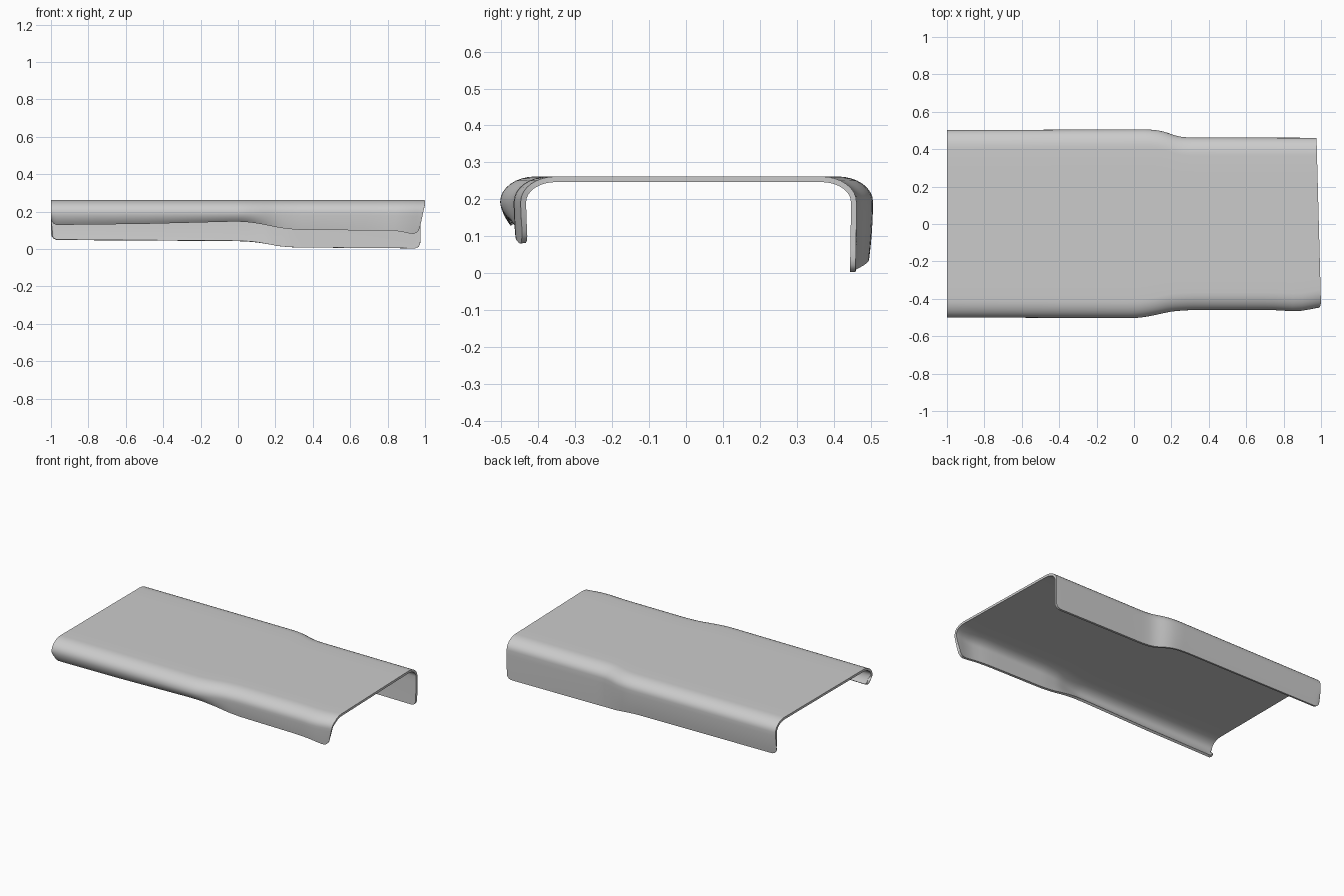
import bpy, bmesh
from math import sin, cos, pi, sqrt

if "Cube" in bpy.data.objects:
    bpy.data.objects.remove(bpy.data.objects["Cube"])

# Edge heights and half widths along the length: (x, value)
FRONT_Z = [(-1, .128), (-.5, .134), (0, .147), (.08, .141), (.15, .128), (.22, .113),
           (.32, .102), (.6, .1), (.87, .098), (.95, .08), (1, .08)]
BACK_Z = [(-1, .048), (0, .042), (.08, .038), (.15, .028), (.22, .014), (.3, .008), (1, .003)]
FRONT_W = [(-1, .5), (.02, .503), (.1, .49), (.2, .467), (.3, .46), (.75, .46), (.88, .468), (.96, .455), (1, .445)]
BACK_W = [(-1, .502), (.08, .506), (.15, .498), (.24, .466), (.3, .462), (1, .461)]
TUCK = [(-1, .026), (.05, .024), (.25, .008), (1, .004)]


def lerp(keys, x):
    for (a, u), (b, v) in zip(keys, keys[1:]):
        if x <= b:
            return u + (v - u) * (x - a) / (b - a)
    return keys[-1][1]


def smooth(keys, x):
    s = [lerp(keys, min(1, max(-1, x + d))) for d in (-.03, -.015, 0, .015, .03)]
    return sum(s) / 5


def side(x, sign):
    """Flange from its lower edge up to the top plate, as (y, z) points."""
    w = smooth(FRONT_W if sign < 0 else BACK_W, x)
    low = smooth(FRONT_Z if sign < 0 else BACK_Z, x)
    tuck = smooth(TUCK, x) * (1 if sign < 0 else .45)
    # rounded lower corners at both ends
    r = .035
    d = min(x + 1, 1 - x)
    if d < r:
        low += r - sqrt(r * r - (r - d) ** 2)
    top, rad_y, rad_z = .262, .095, .068
    knee = top - rad_z
    pts = []
    for k in range(7):
        t = k / 6
        pts.append((sign * (w - tuck * (1 - t) ** 2), low + (knee - low) * t))
    for k in range(1, 9):
        a = k / 8 * pi / 2
        pts.append((sign * (w - rad_y * (1 - cos(a))), knee + rad_z * sin(a)))
    return pts


def section(x):
    f, b = side(x, -1), side(x, 1)
    y0, y1 = f[-1][0], b[-1][0]
    plate = [(y0 + (y1 - y0) * k / 8, .262) for k in range(1, 8)]
    return f + plate + b[::-1]


# Lofted channel cover
stations = [-1, -.996, -.985, -.97] + [-.95 + .05 * i for i in range(19)]
stations += [.0 + .02 * i for i in range(18)] + [.4 + .05 * i for i in range(12)]
stations += [.97, .985, .996, 1]
bm = bmesh.new()
rows = []
for x in stations:
    row = []
    for y, z in section(x):
        # slanted right end
        k = max(0, (x - .7) / .3)
        cut = .024 * min(1, max(0, (y + .44) / .9))
        if y < 0:
            cut += .035 * max(0, (.24 - z) / .16)
        row.append(bm.verts.new((x - k * cut, y, z)))
    rows.append(row)
for p, q in zip(rows, rows[1:]):
    for j in range(len(p) - 1):
        bm.faces.new((p[j], q[j], q[j + 1], p[j + 1]))
mesh = bpy.data.meshes.new("channel_cover")
bm.to_mesh(mesh)
bm.free()
cover = bpy.data.objects.new("channel_cover", mesh)
bpy.context.collection.objects.link(cover)

# Thin sheet thickness
shell = cover.modifiers.new("thickness", 'SOLIDIFY')
shell.thickness = .015
shell.offset = -1

bpy.context.view_layer.objects.active = cover
cover.select_set(True)
bpy.ops.object.modifier_apply(modifier="thickness")
bpy.ops.object.shade_smooth_by_angle(angle=pi / 4)
